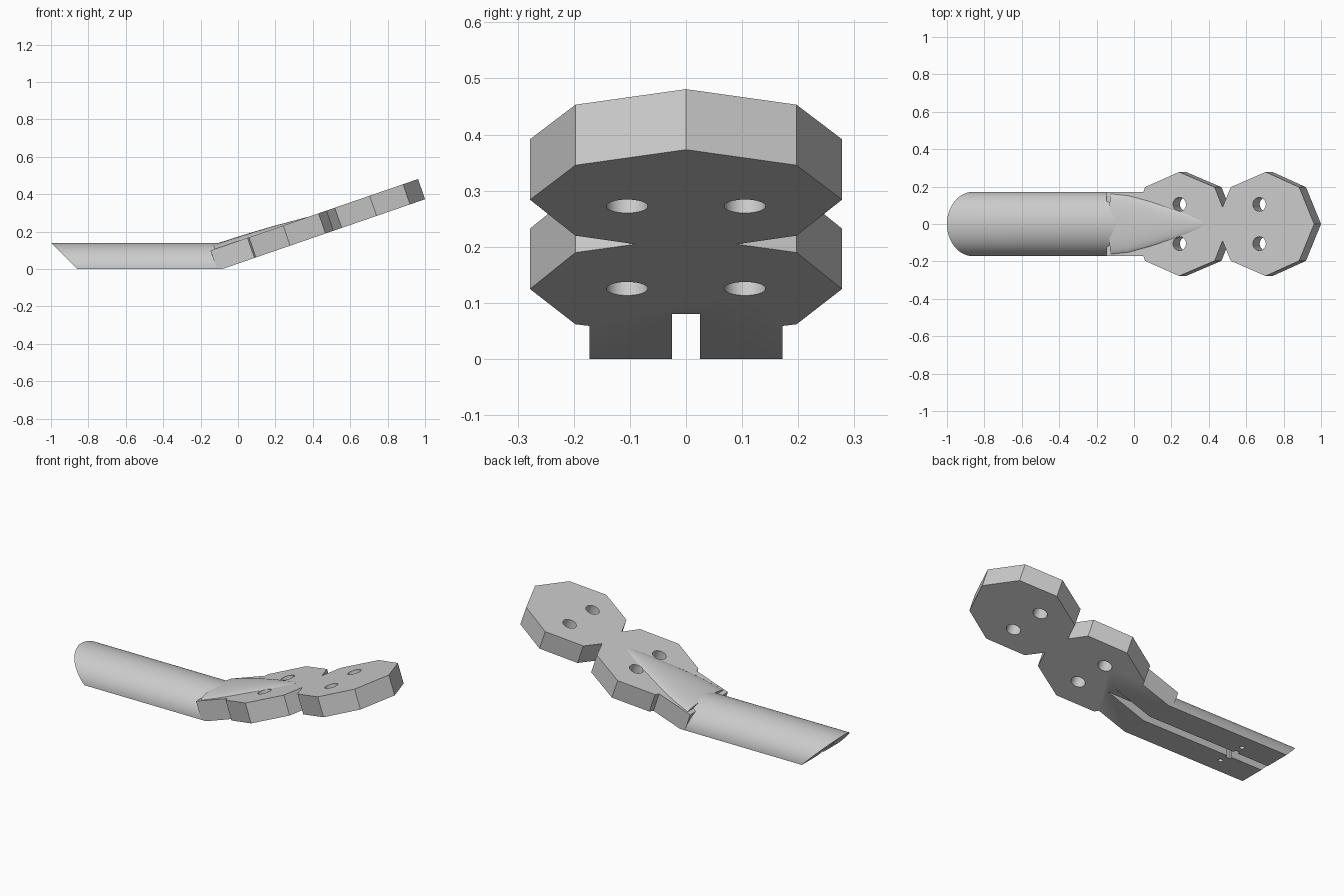
import bpy, bmesh, math
from mathutils import Matrix, Vector

cube = bpy.data.objects.get("Cube")
if cube:
    bpy.data.objects.remove(cube, do_unlink=True)

grey = bpy.data.materials.new("light_grey")
grey.use_nodes = True
grey.diffuse_color = (0.6, 0.6, 0.6, 1)
grey.node_tree.nodes["Principled BSDF"].inputs["Base Color"].default_value = (0.6, 0.6, 0.6, 1)

# Tilted frame of the plate: origin at its lower far tip, x along the slope
TILT = math.radians(19)
THICK = 0.114
FRAME = Matrix.Translation((1, 0, 0.373)) @ Matrix.Rotation(-TILT, 4, 'Y')


def make(name, bm):
    bmesh.ops.recalc_face_normals(bm, faces=bm.faces)
    mesh = bpy.data.meshes.new(name)
    bm.to_mesh(mesh)
    bm.free()
    obj = bpy.data.objects.new(name, mesh)
    bpy.context.collection.objects.link(obj)
    mesh.materials.append(grey)
    return obj


def loft(name, rings, matrix=Matrix()):
    """Skin a row of equal-length closed rings and cap both ends."""
    bm = bmesh.new()
    rows = [[bm.verts.new(matrix @ Vector(p)) for p in ring] for ring in rings]
    for a, b in zip(rows, rows[1:]):
        for i in range(len(a)):
            j = (i + 1) % len(a)
            bm.faces.new((a[i], a[j], b[j], b[i]))
    bm.faces.new(rows[0][::-1])
    bm.faces.new(rows[-1])
    return make(name, bm)


def box(name, low, high):
    corners = [(low[1], low[2]), (high[1], low[2]), (high[1], high[2]), (low[1], high[2])]
    return loft(name, [[(x, y, z) for y, z in corners] for x in (low[0], high[0])])


def cylinder(name, radius, depth, matrix):
    bm = bmesh.new()
    bmesh.ops.create_cone(bm, cap_ends=True, segments=32, radius1=radius,
                          radius2=radius, depth=depth, matrix=matrix)
    return make(name, bm)


def cut(obj, cutter):
    cutter.hide_render = True
    mod = obj.modifiers.new("cut", 'BOOLEAN')
    mod.operation = 'DIFFERENCE'
    mod.solver = 'EXACT'
    mod.object = cutter
    bpy.context.view_layer.objects.active = obj
    bpy.ops.object.modifier_apply(modifier=mod.name)
    bpy.data.objects.remove(cutter, do_unlink=True)


def half_round(width, height, base=0.0, steps=40):
    return [(width * math.cos(math.pi * i / steps),
             base + height * math.sin(math.pi * i / steps)) for i in range(steps + 1)]


# Half-round handle with a sloping end
section = half_round(0.172, 0.14)
handle = loft("handle", [[(z_off - z if z_off < 0 else -0.1, y, z) for y, z in section]
                         for z_off in (-0.86, 0)])

# Two joined octagons and a neck
half = [(0, 0), (-0.085, 0.197), (-0.274, 0.278), (-0.471, 0.197), (-0.518, 0.09),
        (-0.563, 0.197), (-0.763, 0.278), (-0.956, 0.197), (-0.965, 0.172), (-1.174, 0.172)]
outline = half + [(s, -y) for s, y in reversed(half[1:])]
plate = loft("double_octagon_plate", [[(s, y, n) for s, y in outline] for n in (0, THICK)], FRAME)

# Bolt holes square to the plate
for s in (-0.31, -0.761):
    for y in (-0.105, 0.105):
        cut(plate, cylinder("bolt_cutter", 0.037, 0.4,
                            FRAME @ Matrix.Translation((s, y, THICK / 2))))

# Trim the neck flush with the ground
cut(plate, box("ground_cutter", (-0.5, -0.5, -0.3), (0.5, 0.5, 0)))

# Lengthwise slot through handle and neck
for part in (handle, plate):
    cut(part, box("slot_cutter", (-1.2, -0.025, -0.1), (0.3, 0.025, 0.08)))

# Cross pocket and screw holes under the handle
cut(handle, box("pocket_cutter", (-0.665, -0.04, -0.05), (-0.635, 0.04, 0.05)))
for y in (-0.085, 0.085):
    cut(handle, cylinder("screw_cutter", 0.013, 0.1, Matrix.Translation((-0.64, y, 0))))

# Smooth swelling that fades from the neck into the plate
stations = [(-1.15, 0.165, 0.025), (-1.05, 0.155, 0.023), (-0.934, 0.125, 0.02),
            (-0.807, 0.085, 0.014), (-0.7, 0.05, 0.006), (-0.627, 0.02, 0.001)]
rings = []
for s, width, rise in stations:
    arc = half_round(width, rise + 0.006, THICK - 0.006, 24)
    rings.append([(s, y, n) for y, n in arc])
blend = loft("neck_swelling", rings, FRAME)

# Smooth curved surfaces, sharp edges kept
bpy.ops.object.select_all(action='DESELECT')
for part in (handle, plate, blend):
    part.select_set(True)
bpy.context.view_layer.objects.active = handle
bpy.ops.object.shade_smooth_by_angle(angle=math.radians(25))
